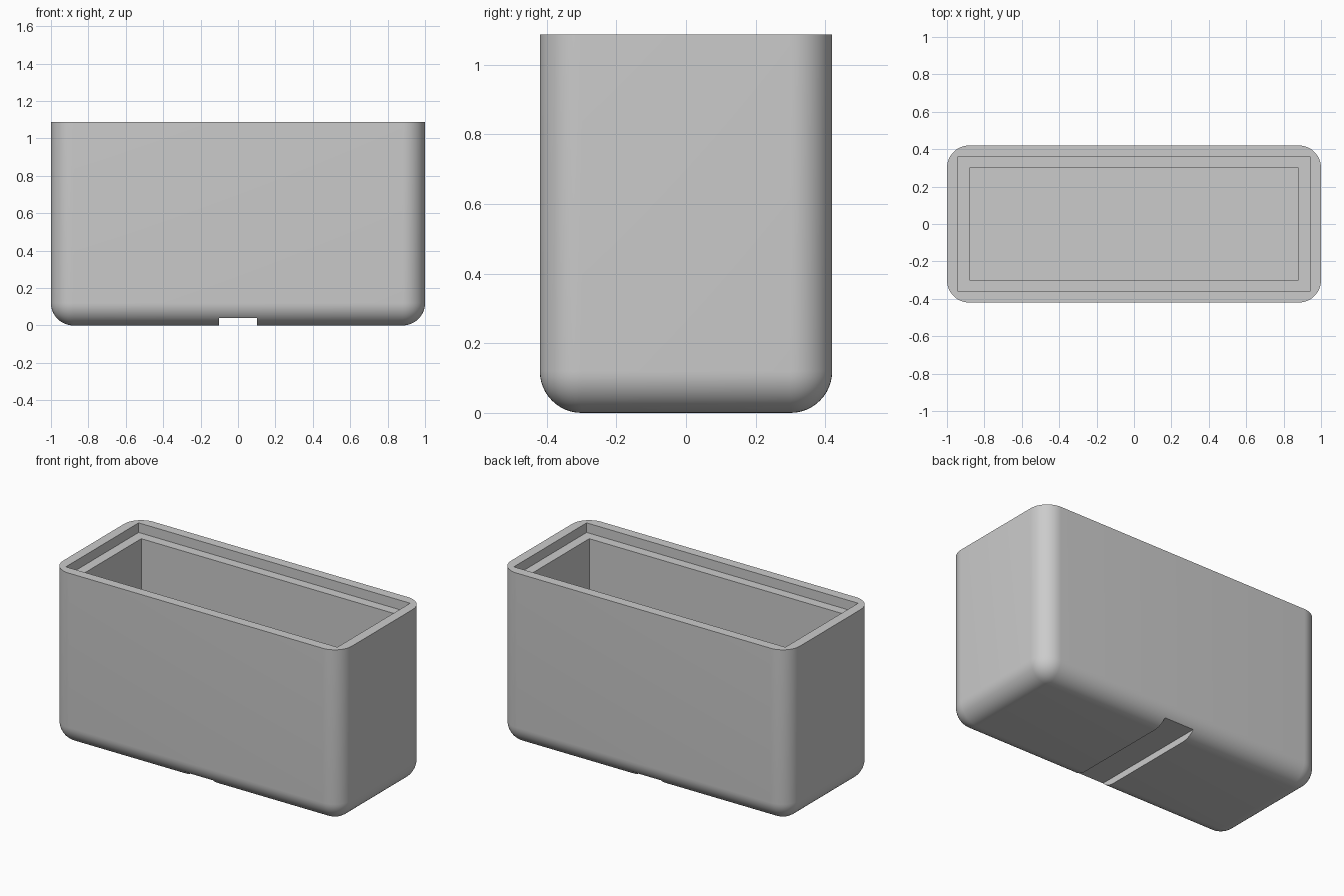
import bpy
import bmesh
from math import radians
from mathutils import Matrix, Vector

cube = bpy.data.objects.get("Cube")
if cube:
    bpy.data.objects.remove(cube, do_unlink=True)

LENGTH, DEPTH, HEIGHT = 2.0, 0.84, 1.087
RADIUS = 0.12
WALL, LIP = 0.12, 0.06
NOTCH_WIDTH, NOTCH_HEIGHT = 0.204, 0.04

grey = bpy.data.materials.new("plain grey")
grey.use_nodes = True
colour = (0.6, 0.6, 0.6, 1.0)
grey.diffuse_color = colour
grey.node_tree.nodes["Principled BSDF"].inputs["Base Color"].default_value = colour


def box(name, size, bottom, radius=0.0):
    """Box standing at a given height; radius rounds all but its top edges."""
    bm = bmesh.new()
    bmesh.ops.create_cube(bm, size=1.0)
    bmesh.ops.scale(bm, vec=Vector(size), verts=bm.verts)
    bmesh.ops.transform(bm, matrix=Matrix.Translation((0, 0, bottom + size[2] / 2)),
                        verts=bm.verts)
    if radius:
        top = bottom + size[2]
        edges = [e for e in bm.edges if any(v.co.z < top - radius for v in e.verts)]
        bmesh.ops.bevel(bm, geom=edges, offset=radius, segments=12,
                        profile=0.5, affect='EDGES')
    mesh = bpy.data.meshes.new(name)
    bm.to_mesh(mesh)
    bm.free()
    mesh.materials.append(grey)
    obj = bpy.data.objects.new(name, mesh)
    bpy.context.collection.objects.link(obj)
    return obj


def cut(target, cutter):
    """Subtract the cutter for good, then discard it."""
    cutter.hide_render = True
    mod = target.modifiers.new("cut", 'BOOLEAN')
    mod.operation = 'DIFFERENCE'
    mod.solver = 'EXACT'
    mod.object = cutter
    bpy.ops.object.select_all(action='DESELECT')
    bpy.context.view_layer.objects.active = target
    target.select_set(True)
    bpy.ops.object.modifier_apply(modifier=mod.name)
    bpy.data.objects.remove(cutter, do_unlink=True)


# Rounded outer body
body = box("box_body", (LENGTH, DEPTH, HEIGHT), 0, RADIUS)

# Inner cavity with square corners
cut(body, box("cavity", (LENGTH - 2 * WALL, DEPTH - 2 * WALL, HEIGHT), WALL))

# Stepped recess for a lid around the rim
cut(body, box("lid_recess", (LENGTH - 2 * LIP, DEPTH - 2 * LIP, HEIGHT), HEIGHT - LIP))

# Channel across the underside from front to back
cut(body, box("channel", (NOTCH_WIDTH, DEPTH * 2, NOTCH_HEIGHT * 2), -NOTCH_HEIGHT))

bpy.ops.object.shade_smooth_by_angle(angle=radians(30))
